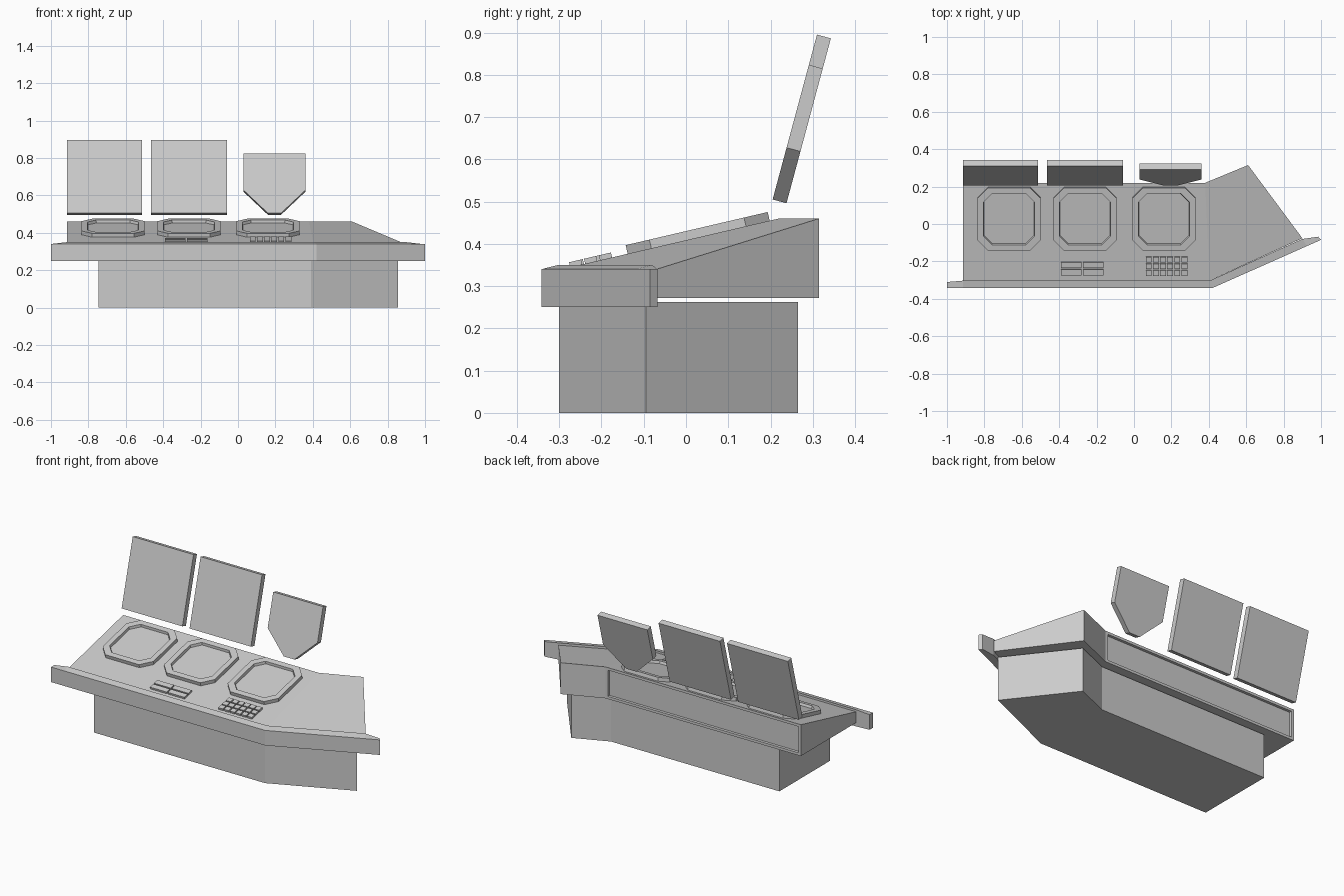
import bpy, bmesh
from mathutils import Vector

if "Cube" in bpy.data.objects:
    bpy.data.objects.remove(bpy.data.objects["Cube"])


def make(name, bm):
    bmesh.ops.recalc_face_normals(bm, faces=bm.faces)
    me = bpy.data.meshes.new(name)
    bm.to_mesh(me)
    bm.free()
    ob = bpy.data.objects.new(name, me)
    bpy.context.collection.objects.link(ob)
    return ob


def loft(bm, lower, upper, caps=True):
    """Join two matching loops into a solid; returns sides and upper cap."""
    a = [bm.verts.new(p) for p in lower]
    b = [bm.verts.new(p) for p in upper]
    n = len(a)
    sides = [bm.faces.new((a[i], a[(i + 1) % n], b[(i + 1) % n], b[i])) for i in range(n)]
    if not caps:
        return sides, a, b
    bm.faces.new(a[::-1])
    return sides, bm.faces.new(b)


# Pedestal base
bm = bmesh.new()
plan = [(-.745, -.30), (.39, -.30), (.855, -.095), (.575, .265), (.37, .18), (-.745, .18)]
loft(bm, [(x, y, 0) for x, y in plan], [(x, y, .262) for x, y in plan])
make("pedestal", bm)

# Sloped desk with angled wing and recessed rear panel
bm = bmesh.new()
plan = [(-.915, -.303), (.405, -.303), (.90, -.076), (.61, .315), (.38, .22), (-.915, .22)]
tops = [.338, .338, .338, .46, .46, .46]
sides, a, b = loft(bm, [(x, y, .272) for x, y in plan],
                   [(x, y, z) for (x, y), z in zip(plan, tops)], caps=False)
for v in (a, b):
    bm.faces.new((v[0], v[1], v[4], v[5]))
    bm.faces.new((v[1], v[2], v[3], v[4]))
bmesh.ops.recalc_face_normals(bm, faces=bm.faces)
rear = sides[4]
bmesh.ops.inset_region(bm, faces=[rear], thickness=.022)
bmesh.ops.inset_region(bm, faces=[rear], thickness=.001, depth=-.015)
make("desk", bm)

# Front rail with raised rear edge and tapered ends
front = [(-1, -.342), (-.915, -.342), (.42, -.342), (.925, -.118), (1, -.085)]
back = [(-1, -.31, .34), (-.915, -.303, .35), (.405, -.303, .35), (.90, -.08, .35), (.985, -.068, .34)]
bm = bmesh.new()
rings = []
for (fx, fy), (bx, by, bz) in zip(front, back):
    rings.append([bm.verts.new(p) for p in
                  ((fx, fy, .25), (fx, fy, .34), (bx, by, bz), (bx, by, .25))])
for r, s in zip(rings, rings[1:]):
    for i in range(4):
        j = (i + 1) % 4
        bm.faces.new((r[i], r[j], s[j], s[i]))
bm.faces.new(rings[0])
bm.faces.new(rings[-1][::-1])
make("front_rail", bm)

# Frame of the sloped desk surface
SLOPE = (.46 - .338) / (.22 + .303)
UP = Vector((0, -SLOPE, 1)).normalized()


def on_desk(x, y, h):
    return Vector((x, y, .338 + SLOPE * (y + .303))) + UP * h


def octagon(cx, cy, r, c, h):
    pts = [(-r + c, -r), (r - c, -r), (r, -r + c), (r, r - c),
           (r - c, r), (-r + c, r), (-r, r - c), (-r, -r + c)]
    return [on_desk(cx + x, cy + y, h) for x, y in pts]


# Three octagonal desk displays with raised bezels
for i, cx in enumerate((-.668, -.262, .16)):
    bm = bmesh.new()
    loops = [[bm.verts.new(p) for p in octagon(cx, .03, r, c, h)]
             for r, c, h in ((.168, .056, -.005), (.168, .056, .021),
                             (.137, .046, .021), (.134, .045, .006))]
    for p, q in zip(loops, loops[1:]):
        for k in range(8):
            m = (k + 1) % 8
            bm.faces.new((p[k], p[m], q[m], q[k]))
    bm.faces.new(loops[0][::-1])
    bm.faces.new(loops[-1])
    make(f"desk_display_{i + 1}", bm)


# Key pads: grids of small raised blocks
def keypad(name, x0, x1, y0, y1, cols, rows, gap):
    bm = bmesh.new()
    w, d = (x1 - x0 + gap) / cols, (y1 - y0 + gap) / rows
    for i in range(cols):
        for j in range(rows):
            xa, ya = x0 + i * w, y0 + j * d
            xb, yb = xa + w - gap, ya + d - gap
            rect = [(xa, ya), (xb, ya), (xb, yb), (xa, yb)]
            loft(bm, [on_desk(x, y, -.003) for x, y in rect],
                 [on_desk(x, y, .012) for x, y in rect])
    make(name, bm)


keypad("switch_pad", -.39, -.163, -.272, -.203, 2, 2, .008)
keypad("number_pad", .063, .285, -.274, -.175, 6, 3, .007)

# Tilted upright screens
TILT = Vector((0, .105, .39)).normalized()
THICK = Vector((0, .39, -.105)).normalized() * .034


def screen(name, outline):
    bm = bmesh.new()
    pts = [Vector((x, .205, .505)) + TILT * t for x, t in outline]
    loft(bm, pts, [p + THICK for p in pts])
    make(name, bm)


for name, x0, x1 in (("left_screen", -.915, -.512), ("middle_screen", -.465, -.058)):
    screen(name, [(x0, 0), (x1, 0), (x1, .404), (x0, .404)])
screen("right_screen", [(.16, 0), (.23, 0), (.36, .127), (.36, .33), (.03, .33), (.03, .127)])
